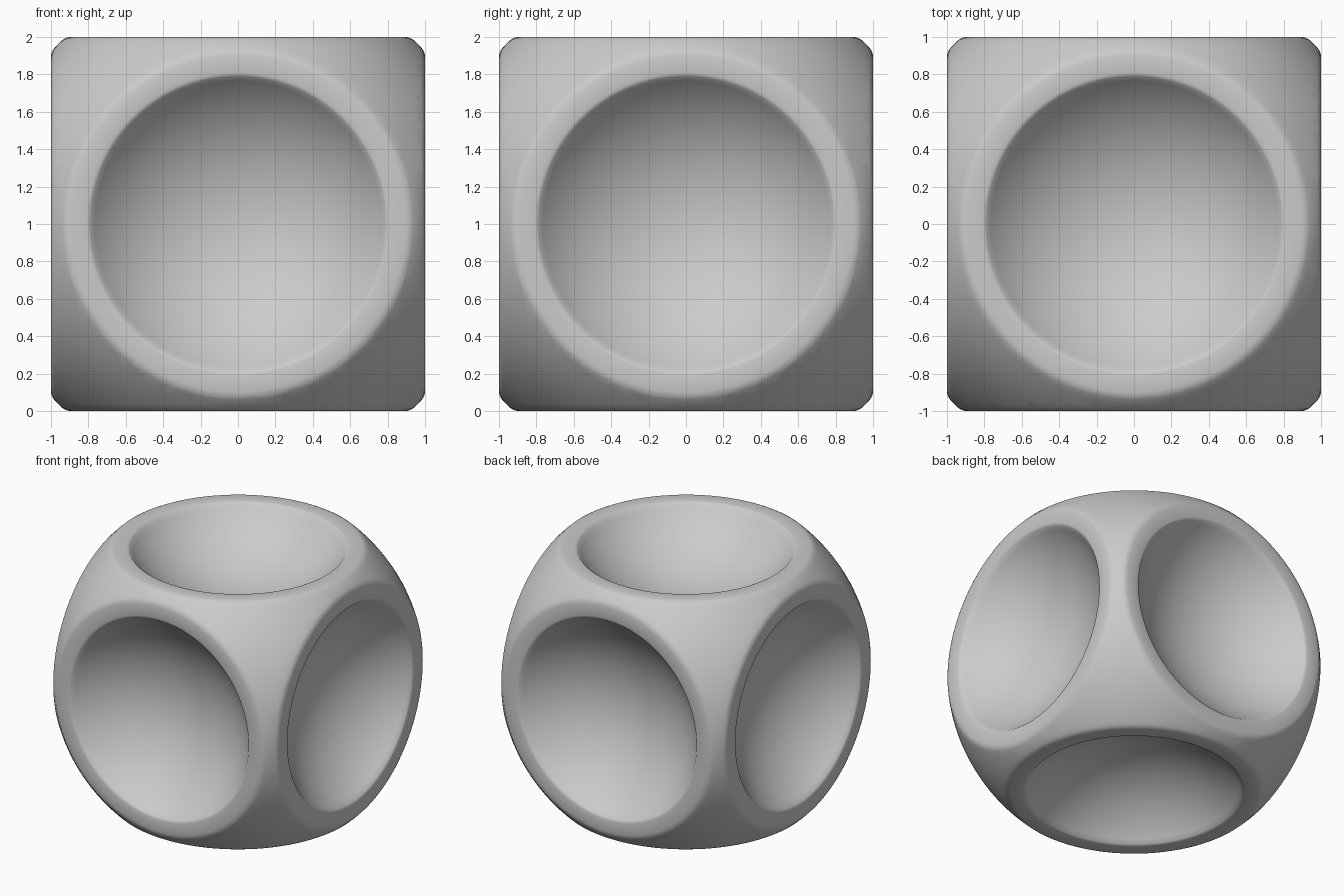
import bpy, bmesh, math
from mathutils import Matrix, Vector

if "Cube" in bpy.data.objects:
    bpy.data.objects.remove(bpy.data.objects["Cube"])

BODY_R = 1.36                 # outer ball
DISH_R, DISH_C = 1.0, 1.606   # hollow radius and centre distance
SEG = 96


def lathe(name, profile):
    """Closed solid of revolution about z from (radius, height) points; ends are on the axis."""
    bm = bmesh.new()
    rings = []
    for r, z in profile:
        if r < 1e-6:
            rings.append([bm.verts.new((0, 0, z))])
        else:
            rings.append([bm.verts.new((r * math.cos(a), r * math.sin(a), z))
                          for a in (2 * math.pi * (i + 0.37) / SEG for i in range(SEG))])
    for a, b in zip(rings, rings[1:]):
        for i in range(SEG):
            j = (i + 1) % SEG
            if len(a) == 1:
                bm.faces.new((a[0], b[i], b[j]))
            elif len(b) == 1:
                bm.faces.new((a[i], a[j], b[0]))
            else:
                bm.faces.new((a[i], a[j], b[j], b[i]))
    bmesh.ops.recalc_face_normals(bm, faces=bm.faces)
    me = bpy.data.meshes.new(name)
    bm.to_mesh(me)
    bm.free()
    ob = bpy.data.objects.new(name, me)
    bpy.context.collection.objects.link(ob)
    return ob


# Round body
bpy.ops.mesh.primitive_uv_sphere_add(segments=128, ring_count=64, radius=BODY_R)
body = bpy.context.object
body.name = "dished_ball"

# Cutter profile: spherical hollow, softened rim, flat ring, softened outer edge
rim_angle = math.asin(0.789 / DISH_R)
profile = [(DISH_R * math.sin(t), DISH_C - DISH_R * math.cos(t))
           for t in (rim_angle * i / 24 for i in range(25))]
profile += [(0.798, 0.997), (0.81, 1.0), (0.9, 1.0),
            (0.92, 0.995), (0.936, 0.986), (1.1, 0.88), (1.1, 1.6), (0, 1.6)]

# One hollow on each of the six sides
cutters = []
for d in [(0, 0, 1), (0, 0, -1), (1, 0, 0), (-1, 0, 0), (0, 1, 0), (0, -1, 0)]:
    c = lathe("hollow_cutter", profile)
    c.data.transform(Vector(d).to_track_quat('Z', 'Y').to_matrix().to_4x4())
    c.hide_render = True
    mod = body.modifiers.new("hollow", 'BOOLEAN')
    mod.operation, mod.solver, mod.object = 'DIFFERENCE', 'EXACT', c
    cutters.append(c)

# Bake the cuts and remove the cutters
bpy.context.view_layer.update()
dg = bpy.context.evaluated_depsgraph_get()
mesh = bpy.data.meshes.new_from_object(body.evaluated_get(dg))
body.modifiers.clear()
body.data = mesh
for c in cutters:
    bpy.data.objects.remove(c)

# Stand on the ground and shade smooth
body.data.transform(Matrix.Translation((0, 0, 1)))
bpy.ops.object.select_all(action='DESELECT')
body.select_set(True)
bpy.context.view_layer.objects.active = body
bpy.ops.object.shade_smooth_by_angle(angle=math.radians(50))
